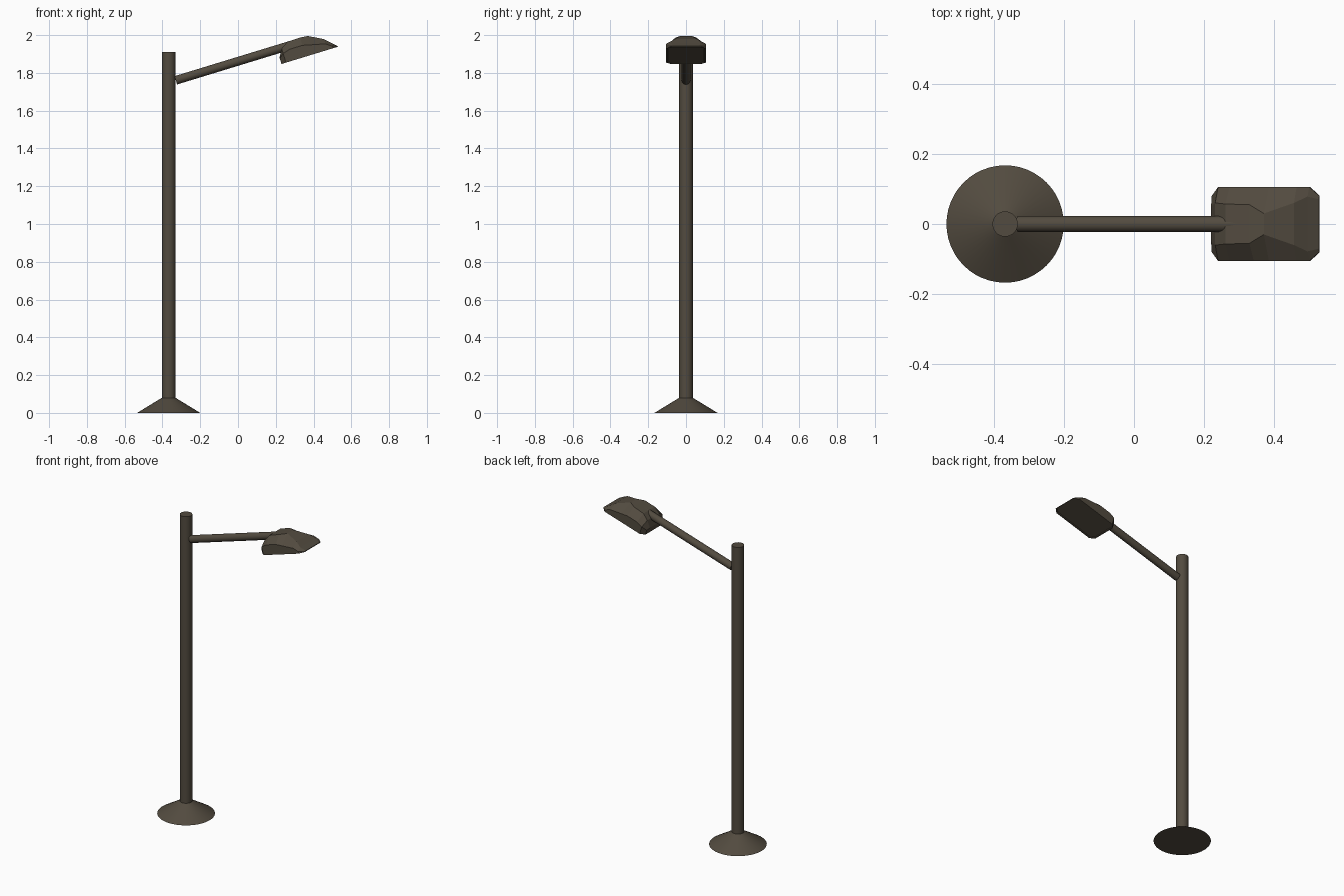
import bpy, bmesh, math
from mathutils import Vector, Matrix

if "Cube" in bpy.data.objects:
    bpy.data.objects.remove(bpy.data.objects["Cube"])

mat = bpy.data.materials.new("dark_bronze")
mat.diffuse_color = (0.085, 0.07, 0.05, 1)
mat.use_nodes = True
mat.node_tree.nodes["Principled BSDF"].inputs["Base Color"].default_value = mat.diffuse_color

TILT = math.radians(-17)
HEAD = Matrix.Translation((0.23, 0, 1.847)) @ Matrix.Rotation(TILT, 4, 'Y')


def finish(bm, name, smooth):
    bmesh.ops.recalc_face_normals(bm, faces=bm.faces)
    me = bpy.data.meshes.new(name)
    bm.to_mesh(me)
    bm.free()
    ob = bpy.data.objects.new(name, me)
    bpy.context.collection.objects.link(ob)
    me.materials.append(mat)
    if smooth:
        bpy.ops.object.select_all(action='DESELECT')
        ob.select_set(True)
        bpy.context.view_layer.objects.active = ob
        bpy.ops.object.shade_smooth_by_angle(angle=math.radians(30))
    return ob


def tube(name, a, b, r1, r2, seg=32):
    a, b = Vector(a), Vector(b)
    d = b - a
    bm = bmesh.new()
    m = Matrix.Translation((a + b) / 2) @ d.to_track_quat('Z', 'Y').to_matrix().to_4x4()
    bmesh.ops.create_cone(bm, cap_ends=True, segments=seg, radius1=r1, radius2=r2,
                          depth=d.length, matrix=m)
    return finish(bm, name, True)


# Flared foot and upright pole
PX = -0.367
tube("base_flare", (PX, 0, 0), (PX, 0, 0.08), 0.167, 0.036, 48)
tube("pole", (PX, 0, 0.03), (PX, 0, 1.91), 0.036, 0.036)

# Sloping arm, laid out in the tilted frame of the lamp head
tube("arm", HEAD @ Vector((-0.56, 0, 0.081)), HEAD @ Vector((0.1, 0, 0.081)), 0.023, 0.023)

# Lamp head: faceted loft (along, half width, shoulder height, top half width, top height)
sections = [
    (0.000, 0.080, 0.030, 0.050, 0.036),
    (0.025, 0.105, 0.050, 0.060, 0.078),
    (0.063, 0.105, 0.062, 0.057, 0.103),
    (0.135, 0.105, 0.062, 0.055, 0.105),
    (0.177, 0.105, 0.052, 0.030, 0.101),
    (0.254, 0.105, 0.034, 0.060, 0.060),
    (0.285, 0.105, 0.012, 0.078, 0.029),
    (0.312, 0.080, 0.003, 0.070, 0.004),
]
bm = bmesh.new()
rings = []
for u, w, h, wt, ht in sections:
    pts = [(-w, 0), (-w, h), (-wt, ht), (wt, ht), (w, h), (w, 0)]
    rings.append([bm.verts.new(HEAD @ Vector((u, y, z))) for y, z in pts])
for r, s in zip(rings, rings[1:]):
    for i in range(5):
        bm.faces.new((r[i], r[i + 1], s[i + 1], s[i]))
bm.faces.new(rings[0])
bm.faces.new(rings[-1])
# Underside lens panel, slightly recessed inside a thin rim
under = bm.faces.new([r[0] for r in rings] + [r[5] for r in reversed(rings)])
bmesh.ops.recalc_face_normals(bm, faces=bm.faces)
bmesh.ops.inset_region(bm, faces=[under], thickness=0.008, depth=0)
bmesh.ops.inset_region(bm, faces=[under], thickness=0.001, depth=-0.005)
finish(bm, "lamp_head", False)
